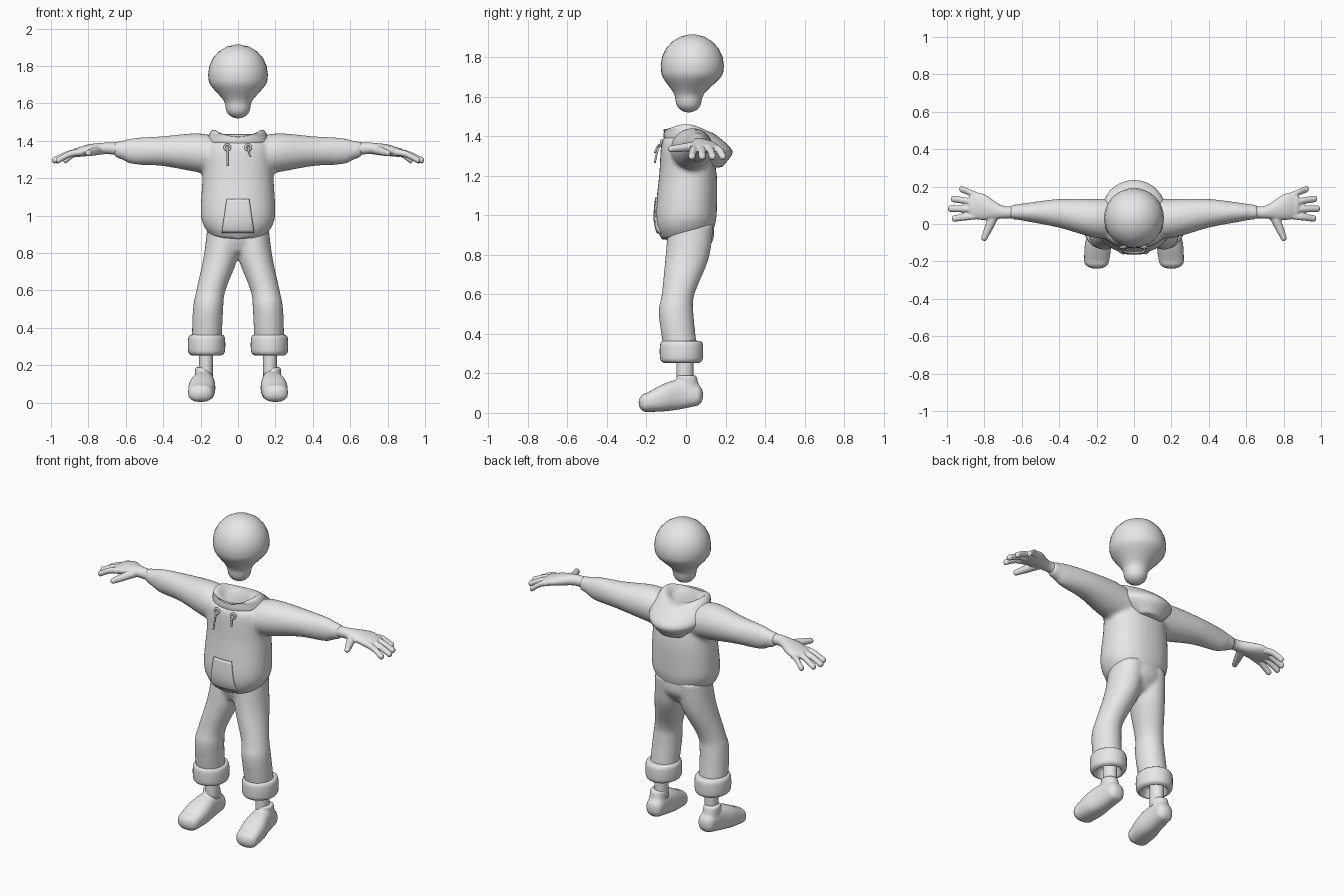
import bpy, bmesh, math

if "Cube" in bpy.data.objects:
    bpy.data.objects.remove(bpy.data.objects["Cube"], do_unlink=True)

SHADE = (0.8, 0.8, 0.8, 1)
grey = bpy.data.materials.new("plain_grey")
grey.use_nodes = True
grey.diffuse_color = SHADE
grey.node_tree.nodes["Principled BSDF"].inputs["Base Color"].default_value = SHADE

# Which of (u, v, t) supplies x, y and z when lofting along each axis
ORDER = {"x": (2, 0, 1), "y": (0, 2, 1), "z": (0, 1, 2)}
SIDES = 32
STEPS = 5


def power(value, exponent):
    return math.copysign(abs(value) ** exponent, value)


def spline(rings):
    """Pass a smooth curve through the key rings."""
    padded = [rings[0]] + rings + [rings[-1]]
    result = []
    for a, b, c, d in zip(padded, padded[1:], padded[2:], padded[3:]):
        for step in range(STEPS):
            k = step / STEPS
            result.append([
                q + k / 2 * (r - p + k * (2 * p - 5 * q + 4 * r - s + k * (3 * (q - r) + s - p)))
                for p, q, r, s in zip(a, b, c, d)])
    return result + [rings[-1]]


def dome(ring, height):
    """Rings that close an end as a half ellipsoid of the given height."""
    t, u, v, ru, rv, tilt, saddle = ring
    result = []
    for step in range(1, STEPS + 1):
        a = math.pi / 2 * step / (STEPS + .3)
        result.append([t + height * math.sin(a), u, v,
                       ru * math.cos(a), rv * math.cos(a), tilt, saddle])
    return result


def loft(bm, axis, keys, start=0, end=0, square=1, side=1):
    """Skin ellipses (t, u, v, ru, rv, tilt, saddle) stacked along an axis."""
    rings = spline([(tuple(key) + (0, 0))[:7] for key in keys])
    if start:
        rings = dome(rings[0], -start)[::-1] + rings
    if end:
        rings = rings + dome(rings[-1], end)
    loops = []
    for t, u, v, ru, rv, tilt, saddle in rings:
        loop = []
        for i in range(SIDES):
            a = math.tau * i / SIDES
            dv = rv * power(math.sin(a), square)
            uvt = (u + ru * power(math.cos(a), square), v + dv,
                   t + tilt * dv - saddle * math.sin(a) ** 2)
            x, y, z = (uvt[k] for k in ORDER[axis])
            loop.append(bm.verts.new((x * side, y, z)))
        loops.append(loop)
    for a, b in zip(loops, loops[1:]):
        for i in range(SIDES):
            j = (i + 1) % SIDES
            bm.faces.new((a[i], a[j], b[j], b[i]))
    bm.faces.new(loops[0][::-1])
    bm.faces.new(loops[-1])


def finish(bm, name, mirror=False, voxel=0, relax=4):
    """Turn the mesh into an object, optionally blending its lofts into one skin."""
    bmesh.ops.recalc_face_normals(bm, faces=bm.faces)
    for face in bm.faces:
        face.smooth = True
    mesh = bpy.data.meshes.new(name)
    bm.to_mesh(mesh)
    bm.free()
    mesh.materials.append(grey)
    ob = bpy.data.objects.new(name, mesh)
    bpy.context.scene.collection.objects.link(ob)
    if voxel:
        blend = ob.modifiers.new("blend", "REMESH")
        blend.mode = "VOXEL"
        blend.voxel_size = voxel
        blend.use_smooth_shade = True
        soften = ob.modifiers.new("soften", "SMOOTH")
        soften.factor = .5
        soften.iterations = relax
    if mirror:
        ob.modifiers.new("pair", "MIRROR")
    return ob


# Head: a ball tapering to a rounded neck plug
bm = bmesh.new()
profile = ((1.58, .066), (1.62, .08), (1.7, .148), (1.755, .16))
loft(bm, "z", [(z, 0, .2 * r, r, r) for z, r in profile], start=.06, end=.16)
finish(bm, "head")

# Hooded top: torso and both sleeves blended together
bm = bmesh.new()
loft(bm, "z", [
    (.9, 0, .01, .15, .13, .2), (.95, 0, 0, .185, .15, .1), (1.02, 0, 0, .2, .156),
    (1.2, 0, .01, .19, .146), (1.36, 0, 0, .18, .125), (1.4, 0, 0, .13, .1)], square=.9)
for side in (1, -1):
    loft(bm, "x", [
        (.05, .03, 1.31, .1, .09), (.2, .03, 1.335, .105, .105), (.4, .057, 1.345, .077, .08),
        (.56, .063, 1.345, .052, .07), (.62, .064, 1.35, .042, .05),
        (.66, .064, 1.355, .04, .042)], side=side)
hooded_top = finish(bm, "hooded_top", voxel=.012, relax=6)

# Hood: slumped pouch with a dipped rim and an open throat
bm = bmesh.new()
loft(bm, "z", [
    (1.25, 0, .14, .08, .05), (1.34, 0, .07, .17, .165, -.1), (1.42, 0, .02, .16, .13, -.1),
    (1.46, 0, 0, .13, .11, 0, .04), (1.42, 0, 0, .08, .07)], start=.01)
finish(bm, "hood")

# Front pocket: tapered patch draped over the belly
bm = bmesh.new()
bmesh.ops.create_grid(bm, x_segments=12, y_segments=12, size=1)
for v in bm.verts:
    across, up = v.co.x, v.co.y
    v.co = (across * (.073 - .013 * up), -.4, 1 + .09 * up)
pocket = finish(bm, "front_pocket")
drape = pocket.modifiers.new("drape", "SHRINKWRAP")
drape.target = hooded_top
drape.wrap_method = "PROJECT"
drape.use_project_y = True
drape.use_positive_direction = True
drape.use_negative_direction = False
drape.offset = .004
thick = pocket.modifiers.new("thickness", "SOLIDIFY")
thick.thickness = .008
thick.offset = 0

# Drawstrings hanging from round eyelets; the left one is shorter and curls outward
for name, x, drop, curl in (("right", -.057, .105, 0), ("left", .055, .055, .012)):
    bm = bmesh.new()
    loft(bm, "z", [(1.37 - drop * k, x + curl * k * k, -.118 - .04 * math.sqrt(k), .005, .005)
                   for k in (0, .3, .6, 1)])
    finish(bm, name + "_drawstring")
    bpy.ops.mesh.primitive_torus_add(
        location=(x, -.126, 1.365), rotation=(math.radians(80), 0, 0),
        major_radius=.015, minor_radius=.006, major_segments=24, minor_segments=8)
    eyelet = bpy.context.object
    eyelet.name = name + "_eyelet"
    eyelet.data.materials.append(grey)
    bpy.ops.object.shade_smooth()

# Hands: palm, four fanned fingers and a thumb
bm = bmesh.new()
loft(bm, "x", [
    (.6, .064, 1.353, .034, .034), (.7, .063, 1.36, .034, .031),
    (.8, .09, 1.35, .069, .031), (.86, .098, 1.338, .07, .024)], end=.03)
for i, reach in enumerate((.975, .995, .98, .935)):
    finger = []
    for k in (0, .5, 1):
        x = .83 + (reach - .845) * k
        y = .045 + .034 * i + (.018 * i - .015) * k
        z = 1.34 - .043 * k + .012 * math.sin(math.pi * k)
        finger.append((x, y, z, .018, .018))
    loft(bm, "x", finger, end=.015)
loft(bm, "y", [(-.075, .8, 1.335, .017, .017), (-.03, .78, 1.34, .023, .02),
               (.05, .745, 1.35, .03, .025)], start=.016)
finish(bm, "hands", mirror=True, voxel=.005, relax=2)

# Trousers: two legs and the hips blended together
bm = bmesh.new()
for side in (1, -1):
    loft(bm, "z", [
        (.3, .168, -.025, .08, .085), (.5, .16, -.05, .081, .088), (.6, .145, -.04, .078, .083),
        (.78, .092, .005, .092, .11), (.95, .075, .025, .088, .115)], side=side)
loft(bm, "z", [(.82, 0, .01, .11, .09), (.88, 0, .02, .164, .12), (.97, 0, .02, .16, .12)],
     start=.03)
finish(bm, "trousers", voxel=.011, relax=6)

# Rolled trouser cuffs, hollow underneath
bm = bmesh.new()
cuff = [(.3, .168, -.023, .05, .06)]
for step in range(9):
    a = math.pi * step / 8
    bulge = .03 * power(math.sin(a), .6)
    cuff.append((.31 - .055 * power(math.cos(a), .6), .168, -.023, .07 + bulge, .08 + bulge))
loft(bm, "z", cuff)
finish(bm, "trouser_cuffs", mirror=True)

# Ankles
bm = bmesh.new()
loft(bm, "z", [(z, .171, -.006, .038, .043) for z in (.14, .32)])
finish(bm, "ankles", mirror=True)

# Shoes: foot and upright collar blended together
bm = bmesh.new()
loft(bm, "y", [
    (-.2, .2, .052, .067, .048), (-.11, .192, .078, .071, .07),
    (-.03, .184, .093, .058, .075), (.05, .178, .09, .052, .055)],
    start=.04, end=.037, square=.8)
loft(bm, "z", [(.08, .18, .015, .05, .066), (.19, .183, .003, .047, .05)])
finish(bm, "shoes", mirror=True, voxel=.008, relax=3)
